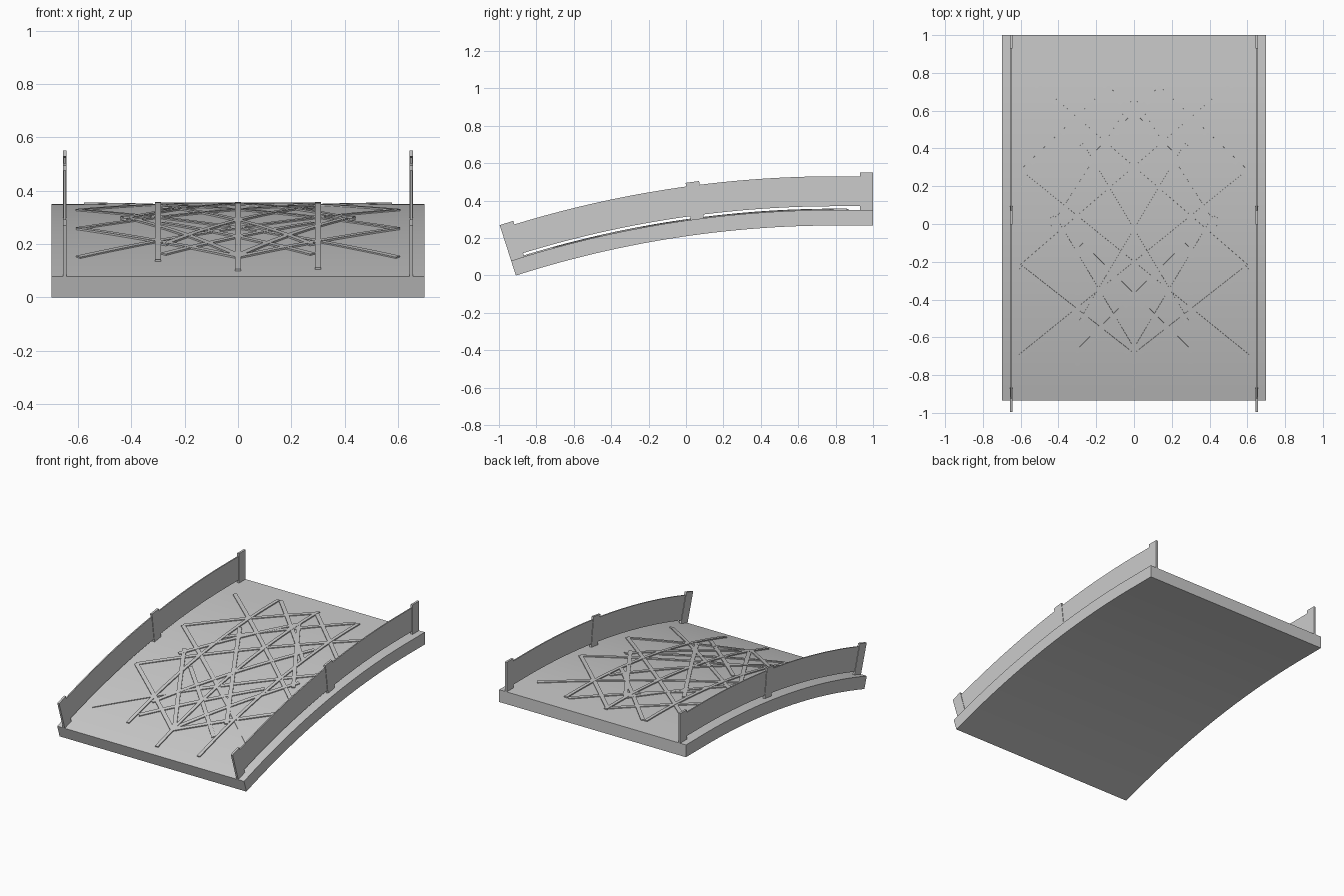
import bpy, bmesh, math
from mathutils import Vector

if "Cube" in bpy.data.objects:
    bpy.data.objects.remove(bpy.data.objects["Cube"])

APEX_Y, APEX_Z, RADIUS = 0.8, 0.35, 5.68
START_Y, END_Y = -0.935, 1.0


def on_arch(x, y, h):
    """Point at height h above the curved deck; level beyond the apex."""
    d = min(y - APEX_Y, 0)
    sin_a = d / RADIUS
    cos_a = math.sqrt(1 - sin_a ** 2)
    z = APEX_Z - RADIUS * (1 - cos_a)
    return (x, y + h * sin_a, z + h * cos_a)


def strip(name, p0, p1, width, h0, h1, n):
    """Box of given width running from p0 to p1 (plan view), wrapped on the arch."""
    a, b = Vector(p0), Vector(p1)
    side = (b - a).normalized().orthogonal() * (width / 2)
    bm = bmesh.new()
    rings = []
    for i in range(n + 1):
        c = a.lerp(b, i / n)
        l, r = c + side, c - side
        rings.append([bm.verts.new(on_arch(q.x, q.y, h))
                      for q, h in ((l, h0), (r, h0), (r, h1), (l, h1))])
    for s, t in zip(rings, rings[1:]):
        for k in range(4):
            bm.faces.new((s[k], s[(k + 1) % 4], t[(k + 1) % 4], t[k]))
    bm.faces.new(rings[0])
    bm.faces.new(rings[-1])
    bmesh.ops.recalc_face_normals(bm, faces=bm.faces)
    me = bpy.data.meshes.new(name)
    bm.to_mesh(me)
    bm.free()
    ob = bpy.data.objects.new(name, me)
    bpy.context.collection.objects.link(ob)
    bpy.ops.object.select_all(action='DESELECT')
    ob.select_set(True)
    bpy.context.view_layer.objects.active = ob
    bpy.ops.object.shade_smooth_by_angle(angle=math.radians(30))
    return ob


# Curved deck slab
strip("deck", (0, START_Y), (0, END_Y), 1.4, -0.083, 0, 40)

# Side panels and their posts
for sx, label in ((-1, "left"), (1, "right")):
    x = sx * 0.65
    strip(f"{label}_rail_panel", (x, -0.89), (x, 0.95), 0.008, 0.02, 0.18, 40)
    for j, y in enumerate((START_Y, 0.025, 0.93)):
        strip(f"{label}_post_{j}", (x, y), (x, y + 0.07), 0.014, -0.002, 0.2, 1)

# Lengthwise inlay strips
for x, y0, y1 in ((0, -0.87, 0.86), (-0.3, -0.75, 0.86), (0.3, -0.85, 0.86)):
    strip("long_strip", (x, y0), (x, y1), 0.022, -0.002, 0.007, 40)

# Crossing diagonal strips, mirrored left to right
diagonals = [
    ((-0.60, -0.70), (0.60, 0.27)),
    ((-0.60, -0.23), (0.57, 0.78)),
    ((0.60, 0.27), (0.00, 0.84)),
    ((-0.28, 0.86), (0.30, 0.27)),
    ((-0.28, -0.66), (0.28, -0.11)),
    ((0.00, -0.68), (0.43, 0.04)),
    ((0.43, -0.02), (0.00, 0.65)),
    ((-0.28, 0.42), (0.28, -0.52)),
    ((-0.60, -0.23), (0.00, -0.70)),
]
for i, ((xa, ya), (xb, yb)) in enumerate(diagonals):
    for k, m in enumerate((-1, 1)):
        top = 0.005 + 0.0002 * i + 0.0001 * k
        strip("diagonal_strip", (m * xa, ya), (m * xb, yb), 0.026, -0.002, top, 24)
